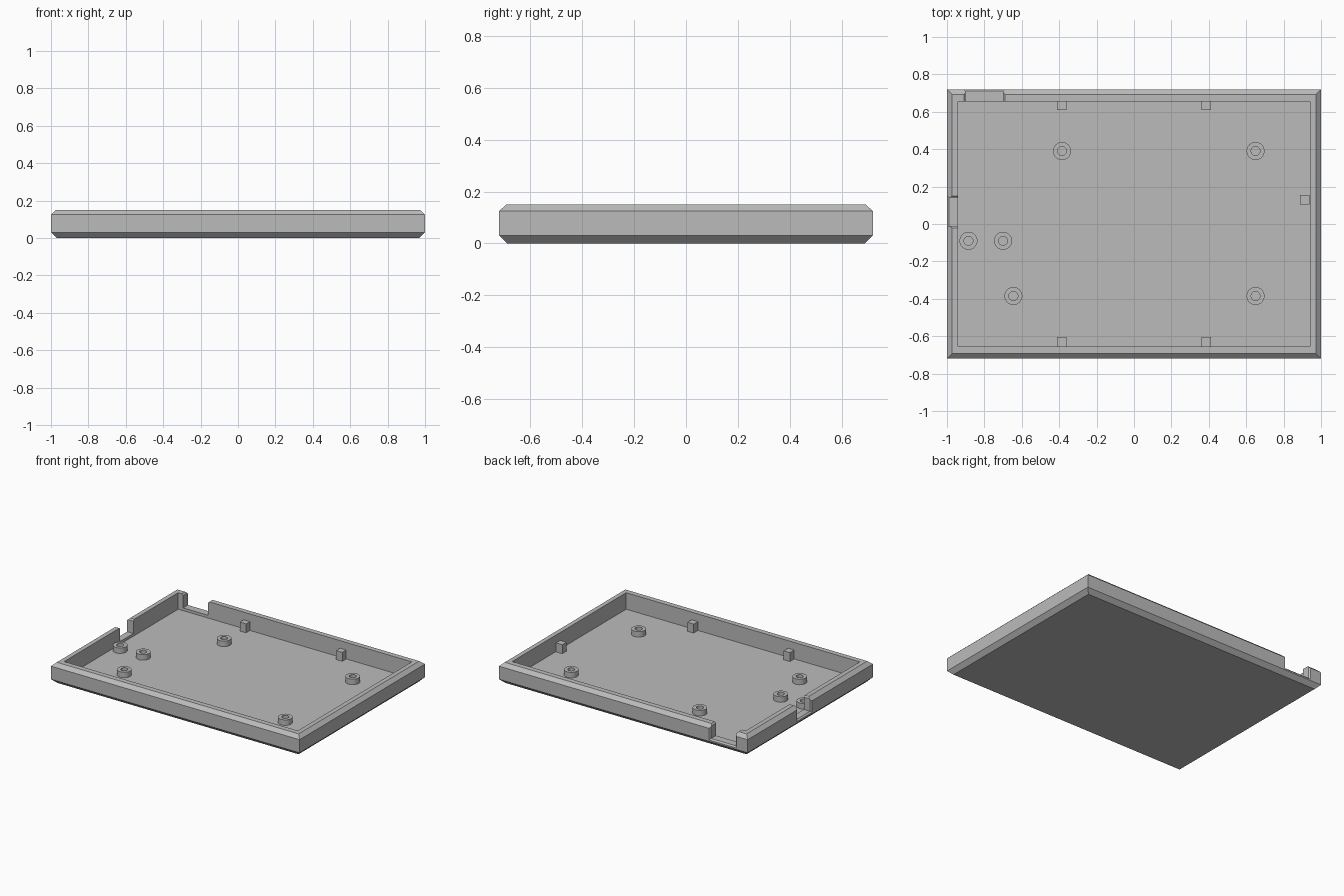
import bpy, bmesh, math
from mathutils import Matrix

cube = bpy.data.objects.get("Cube")
if cube:
    bpy.data.objects.remove(cube, do_unlink=True)

GREY = (0.5, 0.5, 0.5, 1)
mat = bpy.data.materials.new("grey plastic")
mat.use_nodes = True
mat.diffuse_color = GREY
mat.node_tree.nodes["Principled BSDF"].inputs["Base Color"].default_value = GREY

FLOOR = 0.03


def loft(name, rings, matrix=Matrix()):
    """Skin a list of equal-length point rings and cap both ends."""
    bm = bmesh.new()
    loops = [[bm.verts.new(p) for p in ring] for ring in rings]
    n = len(loops[0])
    for a, b in zip(loops, loops[1:]):
        for i in range(n):
            j = (i + 1) % n
            bm.faces.new((a[i], a[j], b[j], b[i]))
    bm.faces.new(loops[0])
    bm.faces.new(loops[-1])
    bm.transform(matrix)
    bmesh.ops.recalc_face_normals(bm, faces=bm.faces)
    mesh = bpy.data.meshes.new(name)
    bm.to_mesh(mesh)
    bm.free()
    mesh.materials.append(mat)
    obj = bpy.data.objects.new(name, mesh)
    bpy.context.collection.objects.link(obj)
    return obj


def rect(x, y, z):
    return [(-x, -y, z), (x, -y, z), (x, y, z), (-x, y, z)]


def circle(r, z, sides=32):
    return [(r * math.cos(math.tau * i / sides), r * math.sin(math.tau * i / sides), z)
            for i in range(sides)]


# Tray shell: chamfered outside, rim, straight inner walls, floor
shell = loft("tray_shell", [
    rect(0.97, 0.69, 0), rect(1, 0.72, FLOOR), rect(1, 0.72, 0.125),
    rect(0.973, 0.693, 0.15), rect(0.94, 0.655, 0.15), rect(0.94, 0.655, FLOOR)])


# Connector notches with flared outer and top edges
def notch_section(half, y, flare):
    w, c = half + flare, 0.01
    z = 0.05 - flare
    side = [(w, z), (w, 0.14), (w + c, 0.15), (w + c, 0.2)]
    outline = side + [(-x, h) for x, h in reversed(side)]
    return [(x, y, h) for x, h in outline]


def cut_notch(half, outer, matrix):
    cutter = loft("notch_cutter", [
        notch_section(half, outer - 0.12, 0), notch_section(half, outer - 0.01, 0),
        notch_section(half, outer + 0.01, 0.02)], matrix)
    cutter.hide_render = True
    mod = shell.modifiers.new("notch", "BOOLEAN")
    mod.operation = "DIFFERENCE"
    mod.solver = "EXACT"
    mod.object = cutter
    bpy.context.view_layer.objects.active = shell
    bpy.ops.object.modifier_apply(modifier=mod.name)
    bpy.data.objects.remove(cutter, do_unlink=True)


cut_notch(0.1, 0.72, Matrix.Translation((-0.8, 0, 0)))
cut_notch(0.076, 1.0, Matrix.Translation((0, 0.065, 0)) @ Matrix.Rotation(math.pi / 2, 4, "Z"))

# Screw standoffs with a central hole
for x, y in [(-0.385, 0.39), (0.65, 0.39), (-0.885, -0.09), (-0.7, -0.09),
             (-0.645, -0.385), (0.65, -0.385)]:
    loft("screw_standoff", [circle(0.048, FLOOR - 0.01), circle(0.048, 0.07),
                            circle(0.024, 0.07), circle(0.024, FLOOR + 0.002)],
         Matrix.Translation((x, y, 0)))

# Small square support posts against the walls
for x, y in [(-0.387, 0.635), (0.387, 0.635), (-0.387, -0.63), (0.387, -0.63), (0.912, 0.13)]:
    loft("support_post", [rect(0.025, 0.025, FLOOR - 0.01), rect(0.025, 0.025, 0.095)],
         Matrix.Translation((x, y, 0)))
